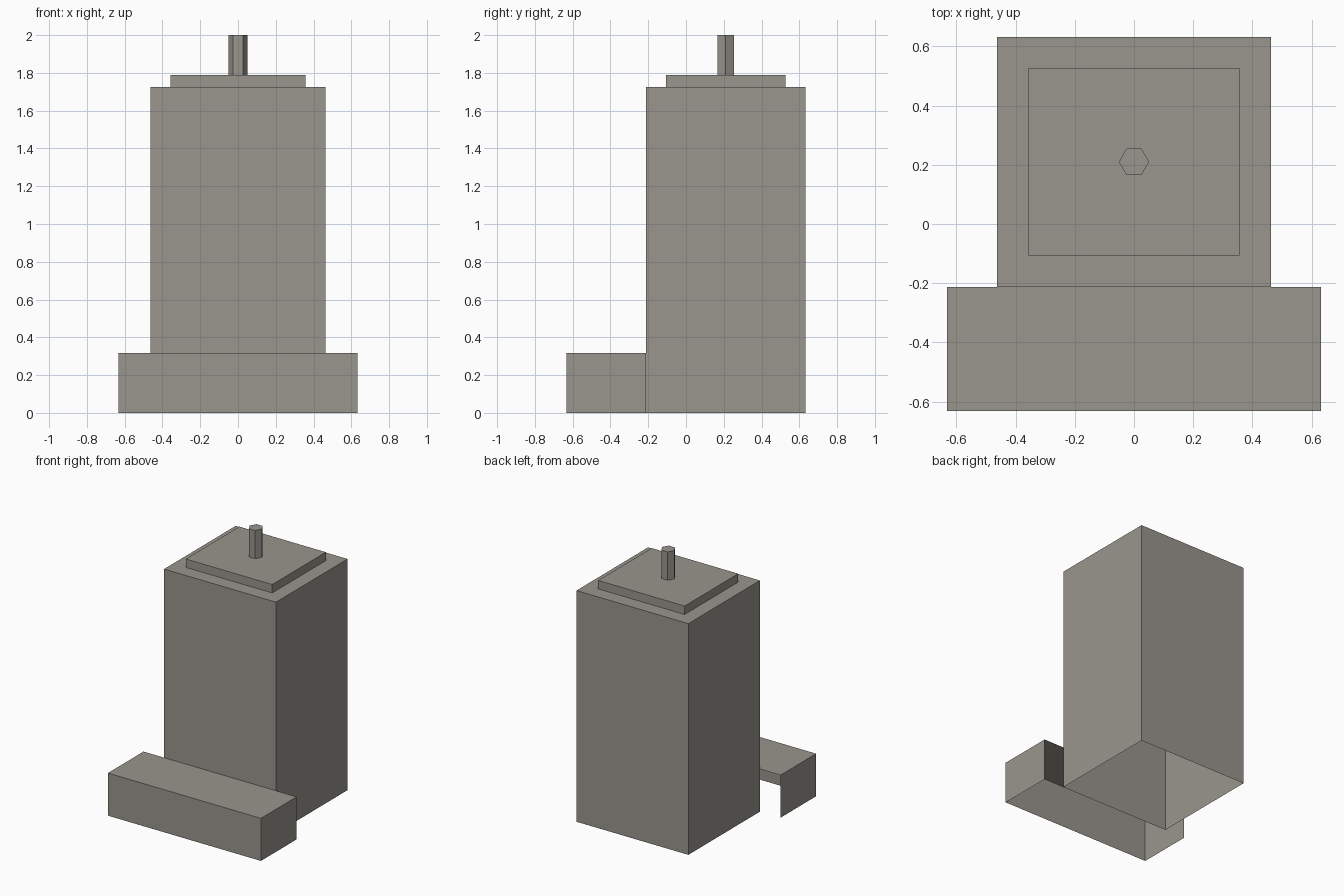
import bpy, bmesh, math
from mathutils import Matrix

cube = bpy.data.objects.get("Cube")
if cube:
    bpy.data.objects.remove(cube, do_unlink=True)

# Single concrete colour
concrete = bpy.data.materials.new("warm grey concrete")
concrete.use_nodes = True
colour = (0.32, 0.30, 0.27, 1)
concrete.diffuse_color = colour
concrete.node_tree.nodes["Principled BSDF"].inputs["Base Color"].default_value = colour


def finish(name, bm, open_sides):
    """Drop the faces pointing along any open side and make the object."""
    bm.normal_update()
    gone = [f for f in bm.faces
            if any(f.normal.dot(side) > 0.9 for side in open_sides)]
    bmesh.ops.delete(bm, geom=gone, context='FACES')
    mesh = bpy.data.meshes.new(name)
    bm.to_mesh(mesh)
    bm.free()
    mesh.materials.append(concrete)
    obj = bpy.data.objects.new(name, mesh)
    bpy.context.collection.objects.link(obj)
    return obj


def box(name, half_width, y0, y1, z0, z1, open_sides):
    bm = bmesh.new()
    place = (Matrix.Translation((0, (y0 + y1) / 2, (z0 + z1) / 2))
             @ Matrix.Diagonal((2 * half_width, y1 - y0, z1 - z0, 1)))
    bmesh.ops.create_cube(bm, size=1, matrix=place)
    return finish(name, bm, open_sides)


DOWN, BACK = (0, 0, -1), (0, 1, 0)
front_y, back_y = -0.212, 0.632
roof_z, slab_z, top_z = 1.726, 1.789, 2.0
centre_y = (front_y + back_y) / 2

# Hollow shells: the tower has no floor, the entrance block no floor or back
box("tower", 0.462, front_y, back_y, 0, roof_z, [DOWN])
box("entrance_block", 0.632, -back_y, front_y, 0, 0.318, [DOWN, BACK])
box("roof_slab", 0.357, centre_y - 0.316, centre_y + 0.316, roof_z, slab_z, [DOWN])

# Six-sided mast with corners pointing sideways
bm = bmesh.new()
place = Matrix.Translation((0, centre_y, (slab_z + top_z) / 2))
bmesh.ops.create_cone(bm, cap_ends=True, segments=6, radius1=0.051, radius2=0.051,
                      depth=top_z - slab_z,
                      matrix=place @ Matrix.Rotation(math.radians(30), 4, 'Z'))
finish("mast", bm, [DOWN])
